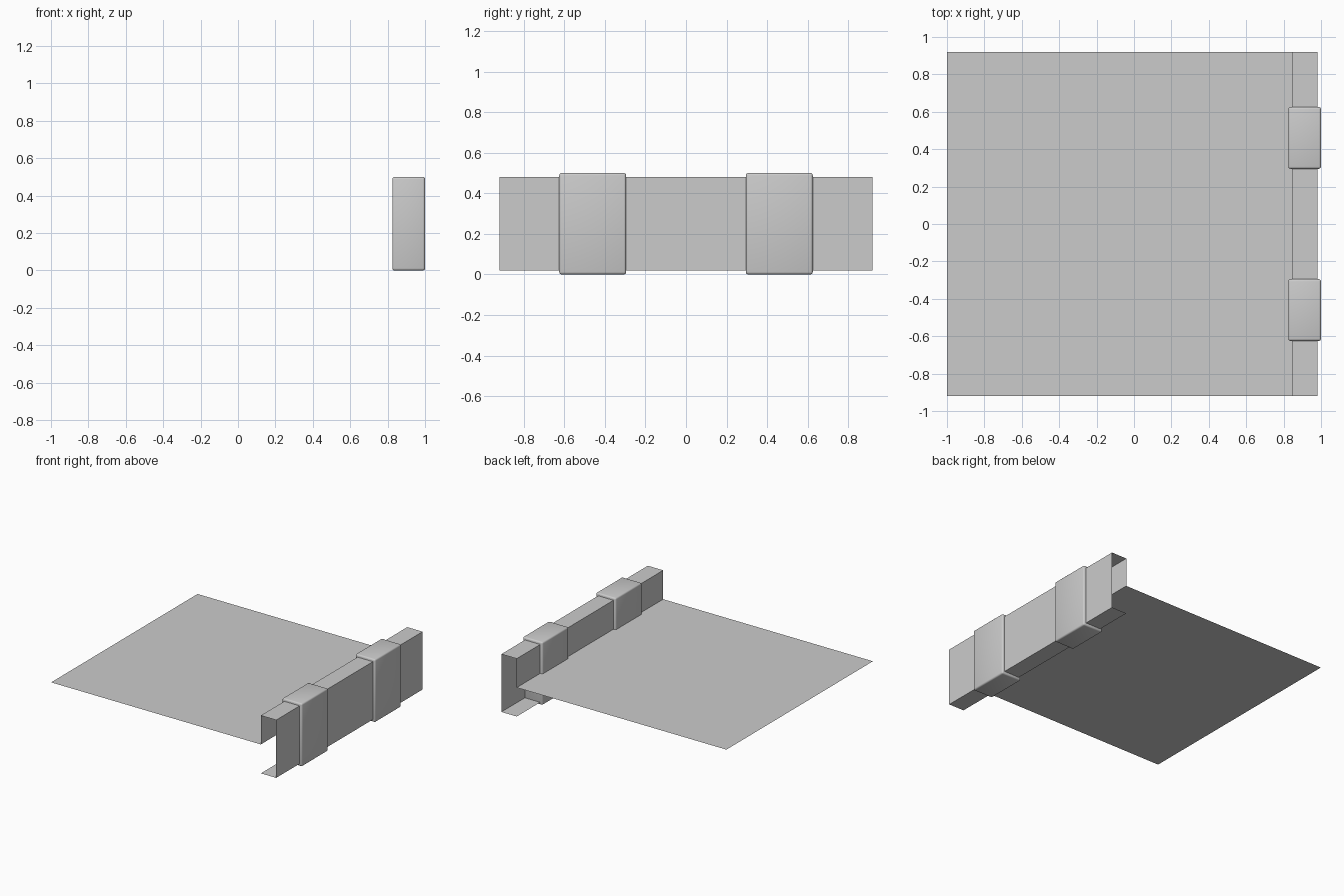
import bpy
import bmesh

cube = bpy.data.objects.get("Cube")
if cube:
    bpy.data.objects.remove(cube, do_unlink=True)

# One plain grey for every part
grey = bpy.data.materials.new("plain grey")
grey.use_nodes = True
colour = (0.6, 0.6, 0.6, 1)
grey.diffuse_color = colour
grey.node_tree.nodes["Principled BSDF"].inputs["Base Color"].default_value = colour


def add_object(name, bm):
    bmesh.ops.recalc_face_normals(bm, faces=bm.faces)
    mesh = bpy.data.meshes.new(name)
    bm.to_mesh(mesh)
    bm.free()
    mesh.materials.append(grey)
    obj = bpy.data.objects.new(name, mesh)
    bpy.context.collection.objects.link(obj)
    return obj


# Thin sheet folded up, over and down into a channel, then under into a lip
HALF_WIDTH = 0.92
profile = [(-1, 0.25), (0.845, 0.25), (0.845, 0.48),
           (0.98, 0.48), (0.98, 0.02), (0.845, 0.02)]
bm = bmesh.new()
rows = [[bm.verts.new((x, y, z)) for x, z in profile]
        for y in (-HALF_WIDTH, HALF_WIDTH)]
for i in range(len(profile) - 1):
    bm.faces.new((rows[0][i], rows[0][i + 1], rows[1][i + 1], rows[1][i]))
bmesh.ops.recalc_face_normals(bm, faces=bm.faces)
bm.faces.ensure_lookup_table()
if bm.faces[0].normal.z < 0:
    bmesh.ops.reverse_faces(bm, faces=bm.faces)
mesh = bpy.data.meshes.new("folded_sheet")
bm.to_mesh(mesh)
bm.free()
mesh.materials.append(grey)
bpy.context.collection.objects.link(bpy.data.objects.new("folded_sheet", mesh))

# Two rounded blocks clasping the channel
for side, y in (("front", -0.46), ("back", 0.46)):
    bm = bmesh.new()
    bmesh.ops.create_cube(bm, size=1)
    bmesh.ops.scale(bm, vec=(0.175, 0.33, 0.5), verts=bm.verts)
    bmesh.ops.translate(bm, vec=(0.9125, y, 0.25), verts=bm.verts)
    block = add_object(side + "_block", bm)
    bevel = block.modifiers.new("rounded edges", "BEVEL")
    bevel.width = 0.012
    bevel.segments = 3
    bpy.ops.object.select_all(action="DESELECT")
    block.select_set(True)
    bpy.context.view_layer.objects.active = block
    bpy.ops.object.modifier_apply(modifier=bevel.name)
    bpy.ops.object.shade_smooth_by_angle()
